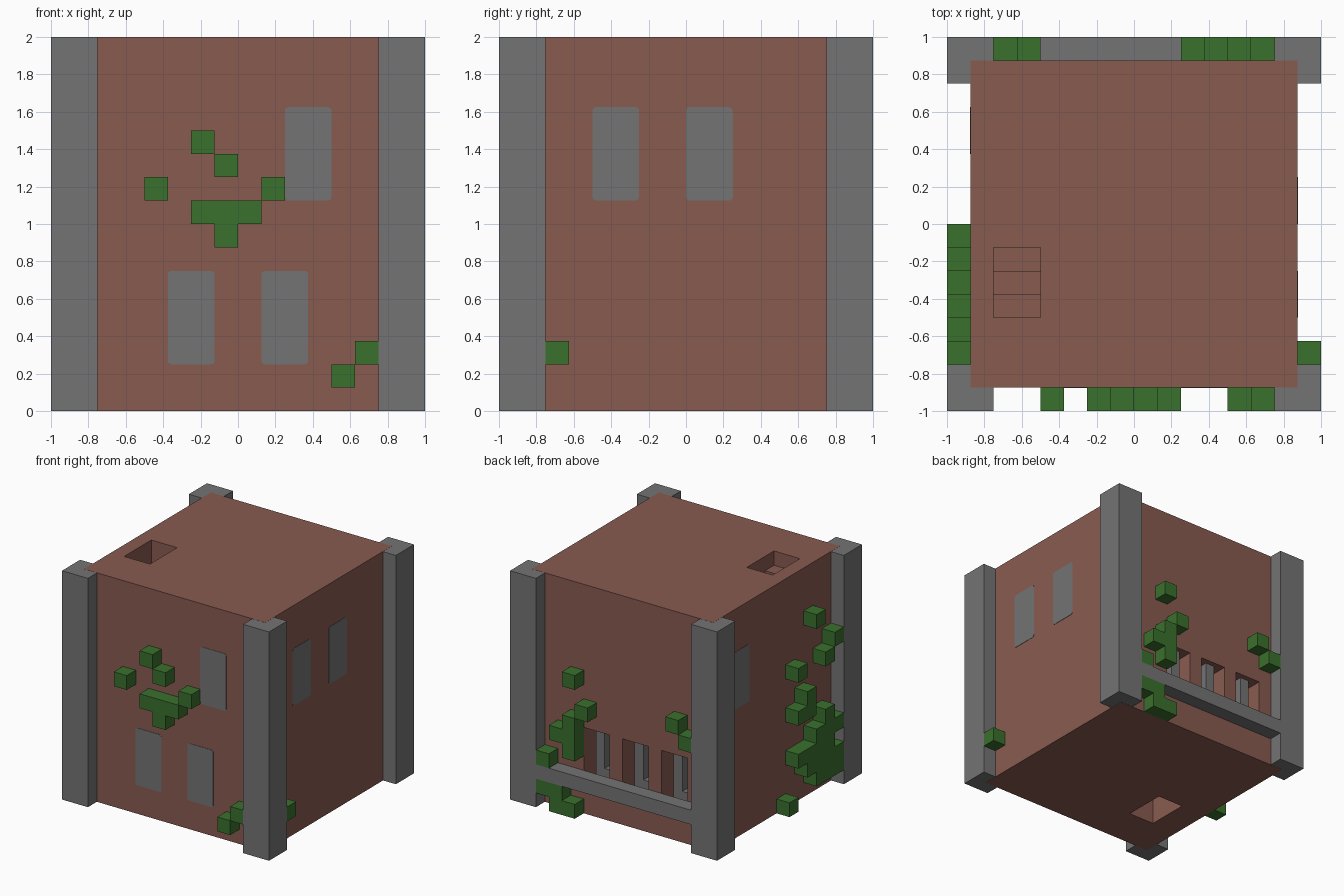
import bpy, bmesh
from mathutils import Vector

if "Cube" in bpy.data.objects:
    bpy.data.objects.remove(bpy.data.objects["Cube"], do_unlink=True)

U = 0.125  # grid cell


def material(name, rgb):
    m = bpy.data.materials.new(name)
    m.use_nodes = True
    color = (*rgb, 1)
    m.diffuse_color = color
    bsdf = next(n for n in m.node_tree.nodes if n.type == 'BSDF_PRINCIPLED')
    bsdf.inputs["Base Color"].default_value = color
    bsdf.inputs["Roughness"].default_value = 0.9
    return m


BRICK = material("brick_brown", (0.246, 0.105, 0.08))
STONE = material("stone_grey", (0.174, 0.174, 0.174))
LEAF = material("leaf_green", (0.042, 0.162, 0.026))


def add_box(bm, lo, hi):
    lo, hi = Vector(lo), Vector(hi)
    verts = bmesh.ops.create_cube(bm, size=1)["verts"]
    for v in verts:
        v.co = Vector(((lo[i] + hi[i]) / 2 + v.co[i] * (hi[i] - lo[i])) for i in range(3))
    return verts


def finish(bm, name, mat):
    mesh = bpy.data.meshes.new(name)
    bm.to_mesh(mesh)
    bm.free()
    mesh.materials.append(mat)
    obj = bpy.data.objects.new(name, mesh)
    bpy.context.collection.objects.link(obj)
    return obj


def boxes(name, mat, spans):
    bm = bmesh.new()
    for lo, hi in spans:
        add_box(bm, lo, hi)
    return finish(bm, name, mat)


def cut(target, lo, hi):
    cutter = boxes("cutter", target.data.materials[0], [(lo, hi)])
    cutter.hide_render = True
    mod = target.modifiers.new("cut", 'BOOLEAN')
    mod.operation, mod.solver, mod.object = 'DIFFERENCE', 'EXACT', cutter
    bpy.context.view_layer.objects.active = target
    bpy.ops.object.modifier_apply(modifier=mod.name)
    bpy.data.objects.remove(cutter, do_unlink=True)


# Brick block with a stepped roof hatch, a floor shaft and rear openings
W = 7 * U
house = boxes("house_block", BRICK, [((-W, -W, 0), (W, W, 2))])
for step in range(3):
    cut(house, (-6 * U, (step - 4) * U, 2 - (step + 1) * U), (-4 * U, -U, 2.1))
cut(house, (-5 * U, -4 * U, -0.1), (-3 * U, -U, 5 * U))
rear_x = [U, -2 * U, -5 * U]
for x in rear_x:
    cut(house, (x, 0.5, 2 * U), (x + 2 * U, 1.1, 6 * U))

# Bars and low blocks inside the rear openings
for i, x in enumerate(rear_x):
    boxes(f"rear_window_bar_{i + 1}", STONE, [
        ((x + 0.08, 0.75, 2 * U), (x + 0.165, 0.83, 6 * U)),
        ((x, 0.7, 2 * U), (x + 0.08, 0.83, 0.42)),
    ])

# Corner pillars and the rear beam
for sx, side in ((1, "left"), (-1, "right")):
    for sy, end in ((-1, "front"), (1, "back")):
        xs, ys = sorted((sx * 0.75, sx)), sorted((sy * 0.75, sy))
        boxes(f"{end}_{side}_pillar", STONE,
              [((xs[0], ys[0], 0.001), (xs[1], ys[1], 1.999))])
boxes("rear_beam", STONE, [((-0.75, W, 2 * U), (0.75, 1, 3 * U))])


# Thin window plates with slightly rounded corners
def window(name, axis, sign, along, z):
    lo, hi = [0, 0, z * U], [0, 0, (z + 4) * U]
    lo[1 - axis], hi[1 - axis] = along * U, (along + 2) * U
    lo[axis], hi[axis] = sorted((sign * (W - 0.002), sign * (W + 0.003)))
    bm = bmesh.new()
    add_box(bm, lo, hi)
    edges = [e for e in bm.edges
             if abs(e.verts[0].co[axis] - e.verts[1].co[axis]) > 0.003]
    bmesh.ops.bevel(bm, geom=edges, offset=0.02, segments=3,
                    profile=0.5, affect='EDGES')
    finish(bm, name, STONE)


window("front_lower_window_1", 1, -1, -3, 2)
window("front_lower_window_2", 1, -1, 1, 2)
window("front_upper_window", 1, -1, 2, 9)
window("left_upper_window_1", 0, 1, -4, 9)
window("left_upper_window_2", 0, 1, 0, 9)
window("right_upper_window", 0, -1, 3, 9)


# Leaf cubes: (cell along the wall, lowest cell, highest cell)
def vines(name, axis, sign, runs):
    spans = []
    for along, z0, z1 in runs:
        lo, hi = [0, 0, z0 * U], [0, 0, (z1 + 1) * U]
        lo[1 - axis], hi[1 - axis] = along * U, (along + 1) * U
        lo[axis], hi[axis] = sorted((sign * W, sign))
        spans.append((lo, hi))
    boxes(name, LEAF, spans)


vines("front_vines", 1, -1, [(-2, 11, 11), (-1, 10, 10), (-4, 9, 9), (1, 9, 9),
                             (-2, 8, 8), (-1, 7, 8), (0, 8, 8),
                             (4, 1, 1), (5, 2, 2)])
vines("left_vines", 0, 1, [(-6, 2, 2)])
vines("back_vines", 1, 1, [(3, 9, 9), (2, 7, 7), (3, 4, 6), (4, 5, 5), (5, 3, 3),
                           (5, 1, 1), (4, 0, 1), (3, 0, 0),
                           (-5, 8, 8), (-6, 7, 7)])
vines("right_vines", 0, -1, [(-4, 12, 12), (-6, 10, 10), (-5, 9, 9), (-2, 9, 9),
                             (-3, 6, 7), (-5, 5, 5), (-2, 6, 6), (-6, 4, 4),
                             (-2, 3, 3), (-1, 0, 0), (-3, 2, 3), (-4, 1, 4),
                             (-5, 1, 4), (-6, 1, 2)])
